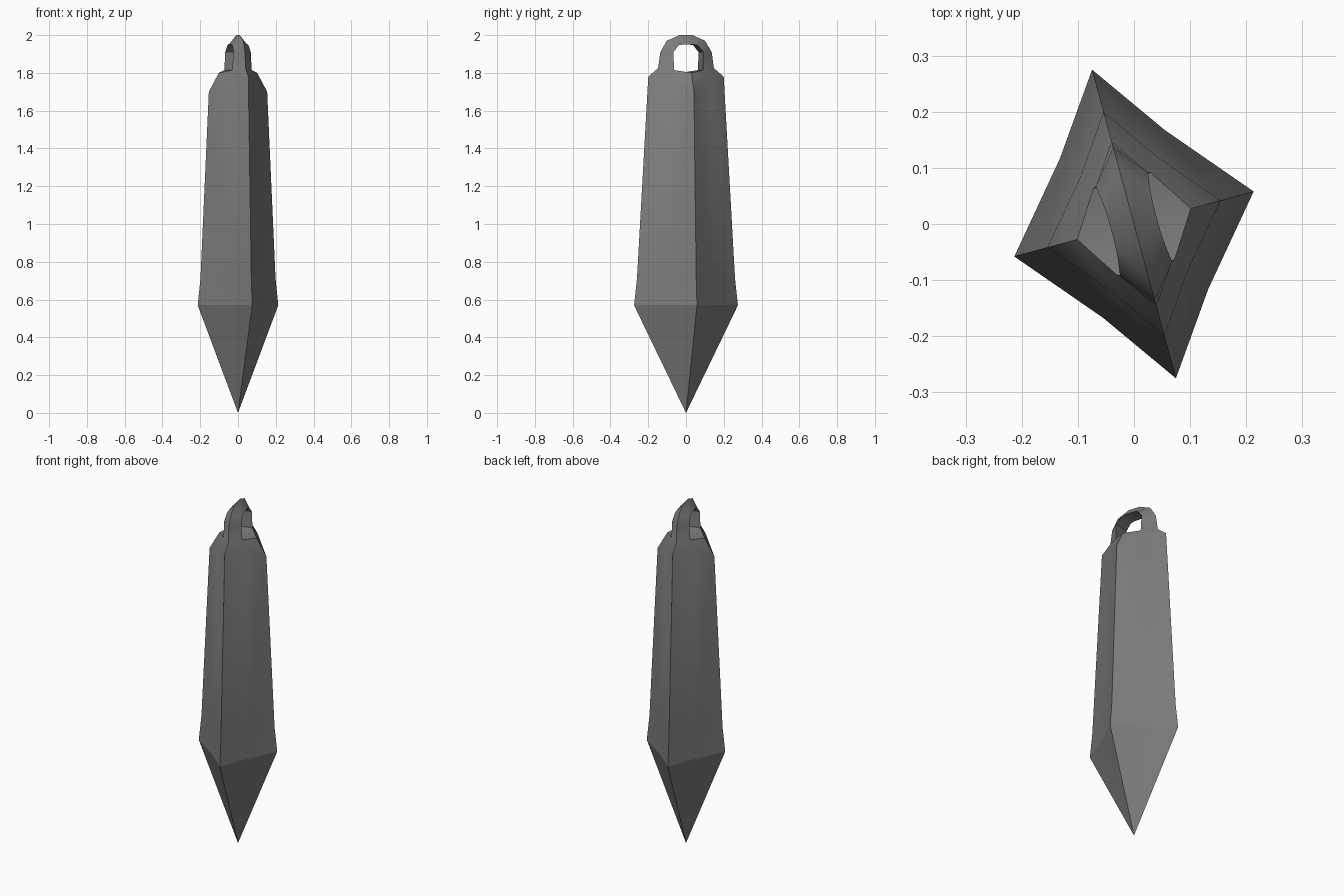
import bpy, bmesh, math

if "Cube" in bpy.data.objects:
    bpy.data.objects.remove(bpy.data.objects["Cube"])

# Everything is modelled as one quarter (u >= 0, v >= 0) and mirrored four ways,
# then turned so the diagonals sit about 15 degrees off the axes.
TURN = math.radians(15.2)

# Body rings: long-diagonal corner, pinched side middle, short-diagonal corner
rings = [
    [(0, .285, .57), (.097, .147, .57), (.221, 0, .57)],
    [(0, .269, .71), (.092, .138, .71), (.206, 0, .71)],
    [(0, .207, 1.78), (.071, .105, 1.78), (.160, 0, 1.70)],
]
TIP = (0, 0, 0)

# Loop stations: outer ridge (v, z), inner edge (half width, v, z)
outer = [(.153, 1.825), (.141, 1.91), (.105, 1.97), (.035, 2.0), (0, 2.0)]
inner = [(.053, .080, 1.815), (.048, .082, 1.91), (.044, .052, 1.946),
         (.042, .025, 1.951), (.042, 0, 1.951)]
LEDGE = (.105, 0, 1.80)


def quarter_faces():
    faces = []
    # pointed bottom
    for a, b in zip(rings[0], rings[0][1:]):
        faces.append([TIP, a, b])
    # tapering shaft
    for lo, hi in zip(rings, rings[1:]):
        for i in range(2):
            faces.append([lo[i], lo[i + 1], hi[i + 1], hi[i]])
    # sloping shoulders and ledge floor
    a, m, b = rings[-1]
    ridge, edge = (0, *outer[0]), inner[0]
    faces += [[a, m, edge, ridge], [m, b, LEDGE, edge]]
    faces += [[edge, LEDGE, (0, 0, 1.80)], [edge, (0, 0, 1.80), (0, edge[1], edge[2])]]
    # hanging loop: outer flank and inner face of the hole
    for k in range(4):
        r0, r1 = (0, *outer[k]), (0, *outer[k + 1])
        e0, e1 = inner[k], inner[k + 1]
        faces.append([r0, e0, e1, r1])
        faces.append([e0, (0, e0[1], e0[2]), (0, e1[1], e1[2]), e1])
    return faces


bm = bmesh.new()
for su in (1, -1):
    for sv in (1, -1):
        for face in quarter_faces():
            bm.faces.new([bm.verts.new((u * su, v * sv, z)) for u, v, z in face])
bmesh.ops.remove_doubles(bm, verts=bm.verts, dist=1e-4)
bmesh.ops.recalc_face_normals(bm, faces=bm.faces)
# crisp edge around the widest ring
for e in bm.edges:
    if all(abs(v.co.z - .57) < 1e-3 for v in e.verts):
        e.smooth = False

mesh = bpy.data.meshes.new("crystal_pendant")
bm.to_mesh(mesh)
bm.free()
pendant = bpy.data.objects.new("crystal_pendant", mesh)
bpy.context.collection.objects.link(pendant)
pendant.rotation_euler.z = TURN

# dark grey stone
stone = bpy.data.materials.new("dark_stone")
stone.diffuse_color = (.2, .2, .2, 1)
stone.use_nodes = True
stone.node_tree.nodes["Principled BSDF"].inputs["Base Color"].default_value = stone.diffuse_color
mesh.materials.append(stone)

bpy.context.view_layer.objects.active = pendant
pendant.select_set(True)
bpy.ops.object.shade_smooth_by_angle(angle=math.radians(40), keep_sharp_edges=True)
